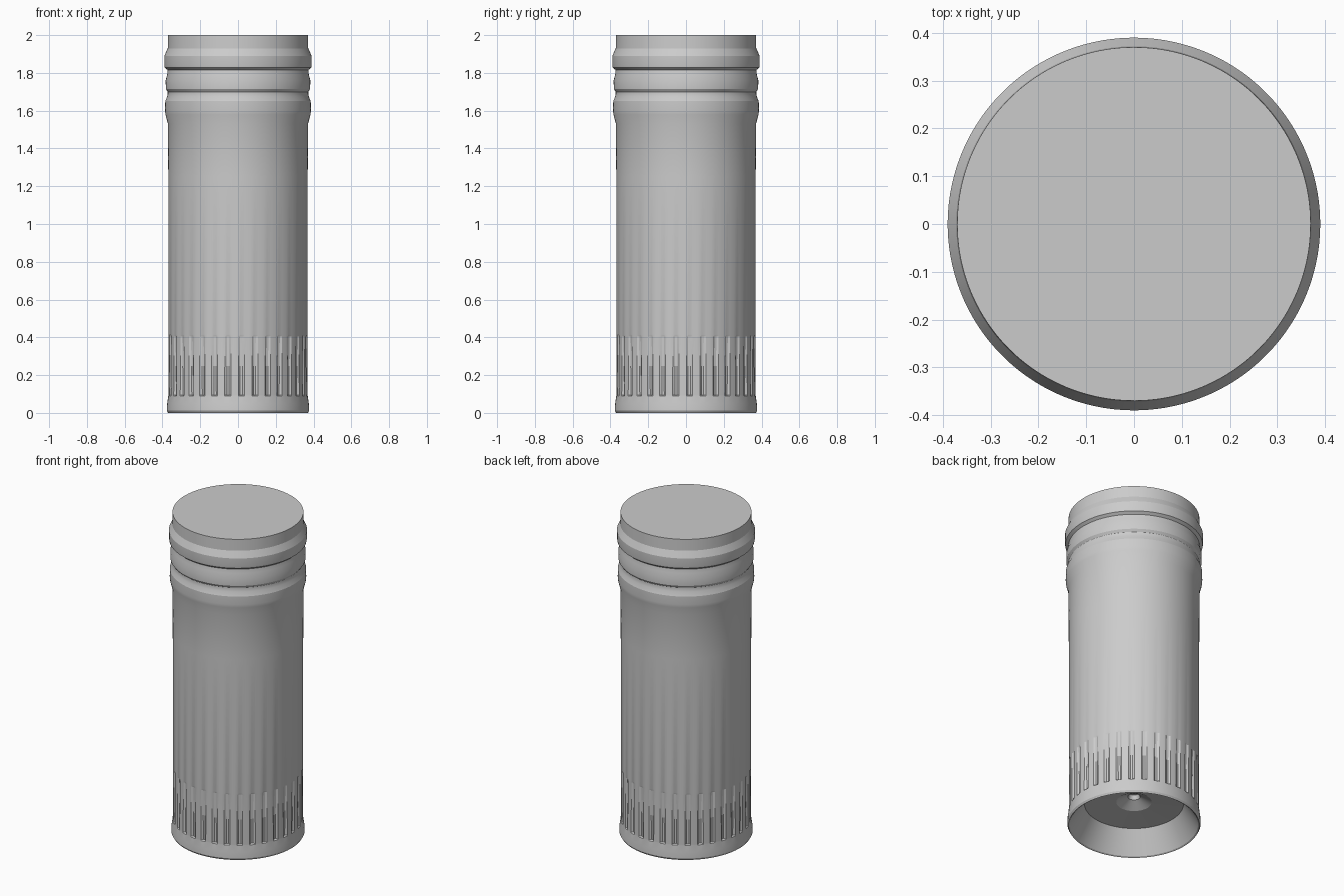
import bpy, bmesh
from math import sin, cos, pi

if "Cube" in bpy.data.objects:
    bpy.data.objects.remove(bpy.data.objects["Cube"])

FLUTES = 32
PER = 6                      # mesh columns per flute
SEG = FLUTES * PER

# Profile from the underside centre, out to the foot, up the wall to the top:
# (radius, height, flute depth)
profile = [
    (0.025, 0.21, 0), (0.035, 0.185, 0), (0.10, 0.15, 0), (0.28, 0.14, 0),  # hollow base
    (0.362, 0.005, 0), (0.37, 0, 0), (0.377, 0.012, 0), (0.375, 0.05, 0),    # foot
    (0.369, 0.09, 0), (0.369, 0.095, 0.011), (0.368, 0.25, 0.008),           # fluted band
    (0.368, 0.405, 0.004), (0.368, 0.415, 0),
    (0.369, 1.25, 0), (0.371, 1.53, 0),                                      # plain wall
    (0.384, 1.58, 0), (0.386, 1.60, 0), (0.385, 1.65, 0), (0.375, 1.675, 0), # lower bead
    (0.372, 1.69, 0), (0.372, 1.70, 0), (0.382, 1.715, 0),
    (0.383, 1.76, 0), (0.375, 1.79, 0), (0.372, 1.815, 0),                   # middle bead
    (0.388, 1.828, 0), (0.390, 1.84, 0), (0.390, 1.89, 0),                   # upper bead
    (0.372, 1.93, 0), (0.370, 2.0, 0),
]

bm = bmesh.new()
rings = []
for r, z, depth in profile:
    ring = []
    for i in range(SEG):
        col = i % PER
        # two narrow columns form each groove, the rest is land
        offset = {0: 0.14, 1: 0.0, 2: 0.0, 3: -0.14}.get(col, 0)
        a = 2 * pi * (i + offset) / SEG
        rr = r - (depth if col in (1, 2) else 0)
        ring.append(bm.verts.new((rr * cos(a), rr * sin(a), z)))
    rings.append(ring)

for low, high in zip(rings, rings[1:]):
    for i in range(SEG):
        j = (i + 1) % SEG
        bm.faces.new((low[i], low[j], high[j], high[i]))
bm.faces.new(rings[-1])              # top disc
bm.faces.new(rings[0][::-1])         # centre dimple
bmesh.ops.recalc_face_normals(bm, faces=bm.faces)

mesh = bpy.data.meshes.new("fluted_cylinder")
bm.to_mesh(mesh)
bm.free()
body = bpy.data.objects.new("fluted_cylinder", mesh)
bpy.context.collection.objects.link(body)
bpy.context.view_layer.objects.active = body
body.select_set(True)
bpy.ops.object.shade_smooth_by_angle(angle=0.3)
